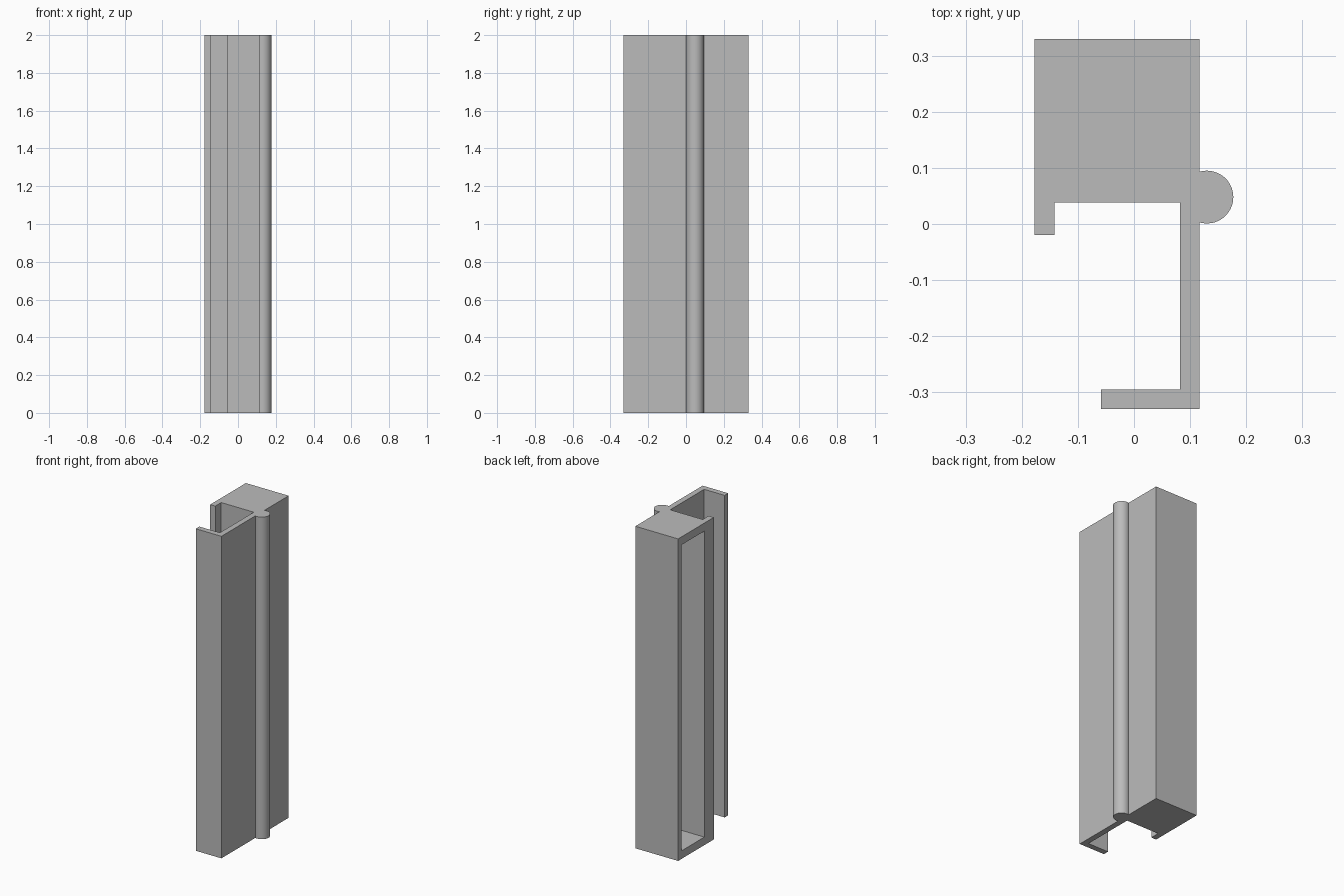
import bpy
import bmesh
from math import cos, sin, radians

cube = bpy.data.objects.get("Cube")
if cube:
    bpy.data.objects.remove(cube, do_unlink=True)

HEIGHT = 2.0
WALL = 0.035
LEFT, RIGHT, BACK, FRONT = -0.177, 0.117, 0.33, -0.33

grey = bpy.data.materials.new("plain_grey")
grey.use_nodes = True
colour = (0.5, 0.5, 0.5, 1)
grey.diffuse_color = colour
grey.node_tree.nodes["Principled BSDF"].inputs["Base Color"].default_value = colour


def extrude_profile(name, points, z0, z1):
    """Closed outline raised from z0 to z1."""
    bm = bmesh.new()
    face = bm.faces.new([bm.verts.new((x, y, z0)) for x, y in points])
    raised = bmesh.ops.extrude_face_region(bm, geom=[face])["geom"]
    verts = [v for v in raised if isinstance(v, bmesh.types.BMVert)]
    bmesh.ops.translate(bm, verts=verts, vec=(0, 0, z1 - z0))
    bmesh.ops.recalc_face_normals(bm, faces=bm.faces)
    mesh = bpy.data.meshes.new(name)
    bm.to_mesh(mesh)
    bm.free()
    mesh.materials.append(grey)
    obj = bpy.data.objects.new(name, mesh)
    bpy.context.collection.objects.link(obj)
    return obj


# Round bead on the outer side
STEPS = 32
bead = [(0.13 + 0.047 * cos(a), 0.048 + 0.047 * sin(a))
        for a in (radians(-106 + 212 * i / STEPS) for i in range(STEPS + 1))]

# Box section with short lip, long web and return flange
outline = [
    (RIGHT, FRONT), *bead, (RIGHT, BACK), (LEFT, BACK),
    (LEFT, -0.02), (LEFT + WALL, -0.02), (LEFT + WALL, 0.038),
    (RIGHT - WALL, 0.038), (RIGHT - WALL, FRONT + WALL),
    (-0.059, FRONT + WALL), (-0.059, FRONT),
]
frame = extrude_profile("frame_section", outline, 0, HEIGHT)

# Deep pocket open on the narrow side of the box
x0, x1, y0, y1 = LEFT - 0.1, RIGHT - WALL, 0.038 + WALL, BACK - WALL
cutter = extrude_profile("pocket_cutter", [(x0, y0), (x1, y0), (x1, y1), (x0, y1)],
                         0.05, HEIGHT - 0.05)
cutter.hide_render = True
cut = frame.modifiers.new("pocket", 'BOOLEAN')
cut.operation = 'DIFFERENCE'
cut.solver = 'EXACT'
cut.object = cutter

bpy.ops.object.select_all(action='DESELECT')
frame.select_set(True)
bpy.context.view_layer.objects.active = frame
bpy.ops.object.modifier_apply(modifier=cut.name)
bpy.data.objects.remove(cutter, do_unlink=True)
bpy.ops.object.shade_smooth_by_angle(angle=radians(30))
